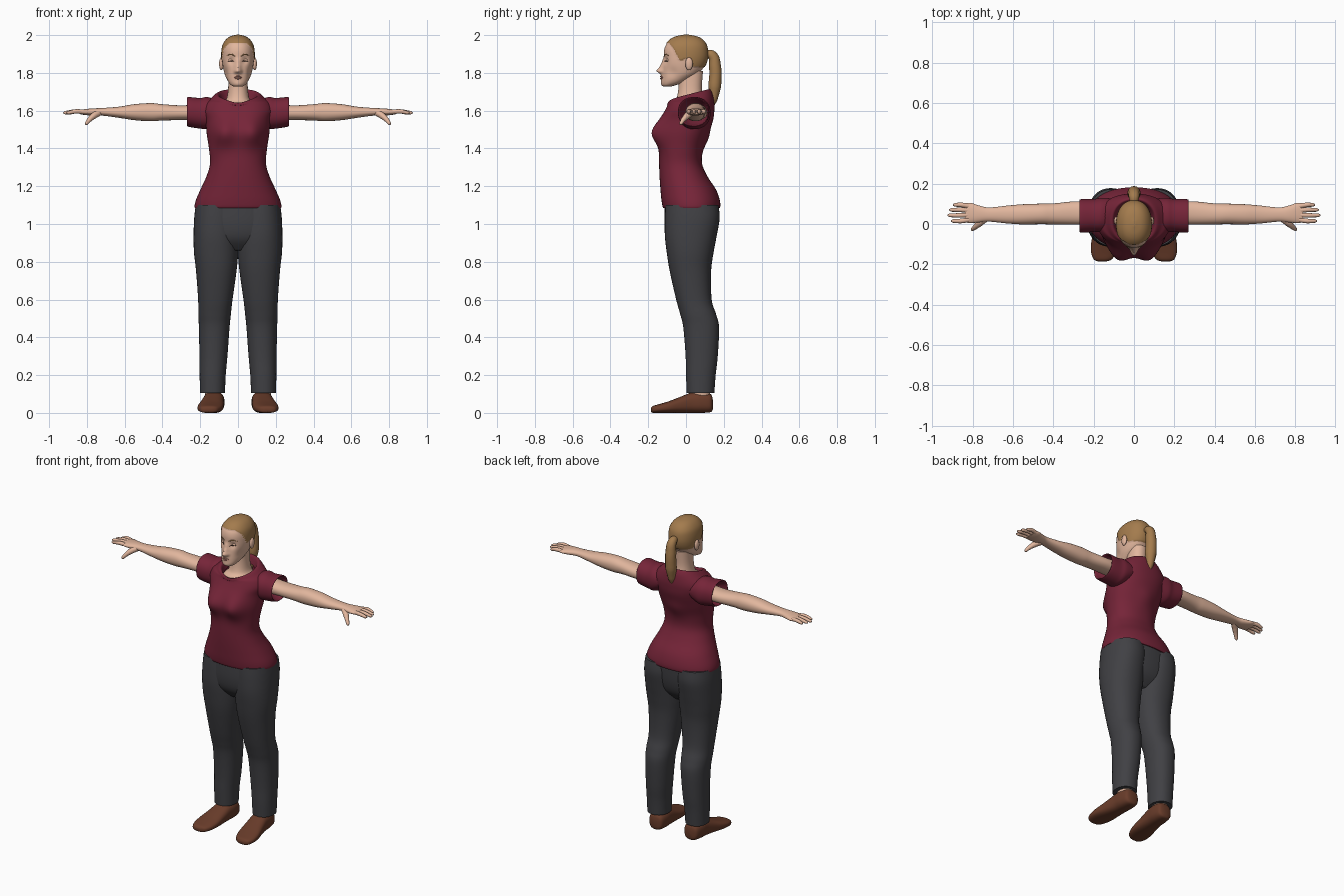
import bpy, bmesh, math
from mathutils import Vector
from mathutils.bvhtree import BVHTree

cube = bpy.data.objects.get("Cube")
if cube:
    bpy.data.objects.remove(cube)


def material(name, *rgb):
    m = bpy.data.materials.new(name)
    m.use_nodes = True
    m.diffuse_color = (*rgb, 1)
    m.node_tree.nodes["Principled BSDF"].inputs["Base Color"].default_value = (*rgb, 1)
    return m


SKIN = material("skin", .76, .47, .34)
HAIR = material("golden hair", .37, .2, .075)
SHIRT = material("wine shirt", .18, .018, .04)
TROUSERS = material("charcoal trousers", .052, .052, .058)
SHOE = material("brown shoe", .14, .045, .023)
LIP = material("lip", .5, .22, .17)
LASH = material("dark lash", .06, .03, .02)

MAP = {"z": lambda t, u, v: (u, v, t),
       "x": lambda t, u, v: (t, u, v),
       "y": lambda t, u, v: (u, t, v)}
made = []


def add(name, data, *mats):
    ob = bpy.data.objects.new(name, data)
    bpy.context.collection.objects.link(ob)
    for m in mats:
        data.materials.append(m)
    if ob.type == "MESH":
        made.append(ob)
    return ob


def spline(keys, steps):
    """Catmull-Rom interpolation through the key rings."""
    keys = [Vector(tuple(k) + (0,) * (6 - len(k))) for k in keys]
    out = []
    for i in range(len(keys) - 1):
        a, b, c, d = (keys[max(0, min(len(keys) - 1, i + j))] for j in (-1, 0, 1, 2))
        for s in range(steps):
            f = s / steps
            out.append(b + (c - a) * f / 2 + (a * 2 - b * 5 + c * 4 - d) * f * f / 2
                       + (b * 3 - a - c * 3 + d) * f ** 3 / 2)
    return out + [keys[-1]]


def loft(name, axis, keys, *mats, side=1, bumps=(), seg=40, steps=5, power=2.2, caps=True):
    """Skin rings (t, centre u, half u, low v, high v, tilt) along an axis."""
    bm = bmesh.new()
    rings = []
    for t, cu, ru, lo, hi, tilt in spline(keys, steps):
        ring = []
        for i in range(seg):
            a = math.tau * i / seg
            c, s = (math.copysign(abs(w) ** (2 / power), w) for w in (math.cos(a), math.sin(a)))
            p = Vector(MAP[axis](t + tilt * s, cu + ru * c, (lo + hi) / 2 + (hi - lo) / 2 * s))
            shift = Vector()
            for centre, size, push in bumps:
                d = (p - Vector(centre)).length / size
                shift += Vector(push) * math.exp(-d * d / 2)
            p += shift
            p.x *= side
            ring.append(bm.verts.new(p))
        rings.append(ring)
    for r, q in zip(rings, rings[1:]):
        for i in range(seg):
            j = (i + 1) % seg
            bm.faces.new((r[i], r[j], q[j], q[i]))
    if caps:
        bm.faces.new(rings[0])
        bm.faces.new(rings[-1])
    bmesh.ops.recalc_face_normals(bm, faces=bm.faces)
    me = bpy.data.meshes.new(name)
    bm.to_mesh(me)
    bm.free()
    return add(name, me, *mats)


def tube(name, points, mat, side=1):
    """Tapered round tube through (x, y, z, radius) points."""
    cu = bpy.data.curves.new(name, "CURVE")
    cu.dimensions = "3D"
    cu.bevel_depth = 1
    cu.bevel_resolution = 4
    cu.resolution_u = 6
    cu.use_fill_caps = True
    sp = cu.splines.new("BEZIER")
    sp.bezier_points.add(len(points) - 1)
    for b, (x, y, z, r) in zip(sp.bezier_points, points):
        b.co = (x * side, y, z)
        b.radius = r
        b.handle_left_type = b.handle_right_type = "AUTO"
    return add(name, cu, mat)


def ball(name, centre, size, mat):
    bm = bmesh.new()
    bmesh.ops.create_uvsphere(bm, u_segments=20, v_segments=12, radius=1)
    bmesh.ops.scale(bm, vec=size, verts=bm.verts)
    bmesh.ops.translate(bm, vec=centre, verts=bm.verts)
    me = bpy.data.meshes.new(name)
    bm.to_mesh(me)
    bm.free()
    return add(name, me, mat)


# Head with sculpted face
face = [((0, -.125, 1.812), .011, (0, -.03, 0)), ((0, -.12, 1.835), .011, (0, -.015, 0)),
        ((0, -.12, 1.86), .011, (0, -.008, 0)), ((0, -.13, 1.78), .014, (0, -.007, 0)),
        ((0, -.125, 1.738), .014, (0, -.005, 0))]
for s in (1, -1):
    face += [((s * .035, -.108, 1.866), .014, (0, .011, 0)),
             ((s * .013, -.122, 1.808), .007, (0, -.008, 0)),
             ((s * .06, -.07, 1.80), .022, (-s * .006, .004, 0))]
head = loft("head", "z", [
    (1.727, 0, .02, -.115, -.08), (1.735, 0, .036, -.124, -.055), (1.75, 0, .05, -.128, -.01),
    (1.775, 0, .064, -.126, .035), (1.80, 0, .073, -.124, .07), (1.84, 0, .081, -.12, .1),
    (1.88, 0, .085, -.118, .113), (1.92, 0, .084, -.116, .113), (1.95, 0, .077, -.105, .105),
    (1.975, 0, .06, -.082, .085), (1.99, 0, .038, -.052, .056), (1.998, 0, .008, -.012, .014)],
    SKIN, HAIR, bumps=face, seg=96, steps=8)

# Hair: scalp faces above the hairline, slightly raised
HAIRLINE = [(-.2, 1.962), (-.085, 1.955), (-.06, 1.92), (-.035, 1.87), (-.02, 1.865),
            (0, 1.88), (.035, 1.835), (.2, 1.82)]


def hairline(y):
    for (a, p), (b, q) in zip(HAIRLINE, HAIRLINE[1:]):
        if y <= b:
            return p + (q - p) * (y - a) / (b - a)


tree = BVHTree.FromPolygons([v.co for v in head.data.vertices],
                            [p.vertices[:] for p in head.data.polygons])
for p in head.data.polygons:
    p.material_index = int(p.center.z > hairline(p.center.y))
for v in head.data.vertices:
    if v.co.z > hairline(v.co.y):
        v.co += (v.co - Vector((0, 0, 1.89))).normalized() * .004


def on_face(points, radius, lift=0):
    out = []
    for i, (x, z) in enumerate(points):
        hit = tree.ray_cast(Vector((x, -1, z)), Vector((0, 1, 0)))[0]
        end = i in (0, len(points) - 1)
        out.append((x, hit.y - lift, z, radius * (.35 if end else 1)))
    return out


tube("upper_lip", on_face([(-.024, 1.776), (0, 1.782), (.024, 1.776)], .0045), LIP)
tube("lower_lip", on_face([(-.021, 1.774), (0, 1.770), (.021, 1.774)], .005), LIP)
tube("ponytail", [(0, .095, 1.895, .018), (0, .135, 1.895, .026), (0, .154, 1.83, .032),
                  (0, .152, 1.73, .034), (0, .145, 1.66, .022), (0, .14, 1.615, .004)], HAIR)

# Neck and upper chest
loft("neck", "z", [(1.57, 0, .12, -.07, .11), (1.63, 0, .088, -.078, .1), (1.66, 0, .062, -.052, .092),
                   (1.72, 0, .052, -.04, .084), (1.81, 0, .05, -.04, .09)], SKIN)

# Shirt body with an open collar
shape = [((0, .1, 1.45), .04, (0, .012, 0)), ((0, -.1, 1.65), .045, (0, 0, -.018))]
for s in (1, -1):
    shape.append(((s * .08, -.14, 1.485), .05, (0, -.055, 0)))
loft("shirt_body", "z", [
    (1.1, 0, .2, -.1, .15), (1.085, 0, .228, -.12, .178), (1.12, 0, .225, -.129, .18), (1.18, 0, .2, -.135, .16),
    (1.25, 0, .168, -.14, .115), (1.32, 0, .148, -.142, .085), (1.4, 0, .154, -.14, .09),
    (1.48, 0, .166, -.138, .118), (1.55, 0, .172, -.13, .143), (1.6, 0, .185, -.115, .15),
    (1.64, 0, .172, -.1, .15), (1.667, 0, .14, -.1, .142, .02), (1.686, 0, .115, -.096, .128, .027),
    (1.68, 0, .1, -.085, .115, .027), (1.64, 0, .088, -.072, .1, .025)],
    SHIRT, bumps=shape, seg=64, caps=False)

# Trouser seat
loft("trouser_seat", "z", [(.86, 0, .14, -.05, .09), (.92, 0, .205, -.098, .14),
                           (1.0, 0, .225, -.114, .163), (1.11, 0, .22, -.112, .17)], TROUSERS)

FINGERS = [("little", .095, .898), ("ring", .07, .917), ("middle", .043, .925), ("index", .015, .908)]
for label, s in (("left", 1), ("right", -1)):
    # Face details
    tube(label + "_eyebrow", on_face([(s * .014, 1.888), (s * .035, 1.898), (s * .06, 1.89)], .0035), HAIR)
    tube(label + "_eyelashes", on_face([(s * .02, 1.86), (s * .035, 1.864), (s * .054, 1.862)], .003, .003), LASH)
    hit = on_face([(s * .036, 1.867)], 1)[0]
    ball(label + "_eyelid", (s * .036, hit[1] + .004, 1.867), (.015, .008, .009), SKIN)
    ball(label + "_ear", (s * .088, .016, 1.848), (.012, .02, .034), SKIN)

    # Sleeve with a turned-in cuff
    loft(label + "_sleeve", "x", [
        (.1, .045, .08, 1.54, 1.65), (.16, .045, .085, 1.505, 1.672), (.2, .042, .082, 1.505, 1.667),
        (.262, .04, .083, 1.515, 1.672), (.266, .041, .076, 1.522, 1.665), (.24, .045, .068, 1.53, 1.655),
        (.2, .05, .05, 1.55, 1.635)], SHIRT, side=s)

    # Arm and palm
    loft(label + "_arm", "x", [
        (.12, .055, .055, 1.545, 1.64), (.22, .055, .057, 1.548, 1.633), (.3, .055, .057, 1.55, 1.628),
        (.4, .05, .052, 1.548, 1.634), (.46, .05, .051, 1.544, 1.64), (.55, .048, .05, 1.55, 1.634),
        (.63, .047, .044, 1.562, 1.621), (.72, .047, .035, 1.574, 1.614), (.77, .05, .042, 1.574, 1.612),
        (.81, .055, .05, 1.577, 1.608), (.838, .055, .047, 1.582, 1.604)], SKIN, side=s)
    for finger, y, tip in FINGERS:
        base = .055 + (y - .055) * .85
        tube(f"{label}_{finger}_finger", [(.82, base, 1.594, .012), (.86, y, 1.596, .0115),
                                          (tip - .01, y, 1.589, .009), (tip, y, 1.588, .004)], SKIN, s)
    tube(label + "_thumb", [(.735, .03, 1.59, .018), (.765, .005, 1.572, .017), (.79, -.017, 1.548, .012),
                            (.802, -.027, 1.532, .009), (.806, -.03, 1.527, .004)], SKIN, s)

    # Trouser leg
    loft(label + "_trouser_leg", "z", [
        (.105, .135, .066, .004, .15), (.2, .134, .069, 0, .157), (.3, .13, .074, -.002, .168),
        (.45, .126, .081, -.014, .175), (.52, .124, .086, -.03, .16), (.6, .12, .091, -.052, .136),
        (.75, .115, .107, -.086, .133), (.85, .116, .117, -.102, .146), (.94, .117, .118, -.112, .163),
        (1.03, .115, .117, -.112, .178), (1.1, .112, .112, -.108, .172)], TROUSERS, side=s)

    # Ankle and shoe
    loft(label + "_ankle", "z", [(.06, .13, .04, .03, .125), (.13, .133, .045, .025, .13)], SKIN, side=s)
    loft(label + "_shoe", "y", [
        (.142, .125, .02, .02, .07), (.13, .125, .045, .004, .1), (.08, .127, .055, 0, .112),
        (.03, .13, .056, 0, .108), (-.03, .137, .061, 0, .085), (-.09, .145, .067, 0, .062),
        (-.14, .151, .062, 0, .047), (-.175, .155, .045, 0, .037), (-.186, .157, .02, .006, .025)],
        SHOE, side=s, power=2.6)

# Smooth shading
bpy.ops.object.select_all(action="DESELECT")
for ob in made:
    ob.select_set(True)
bpy.context.view_layer.objects.active = made[0]
bpy.ops.object.shade_smooth_by_angle(angle=math.radians(50))
